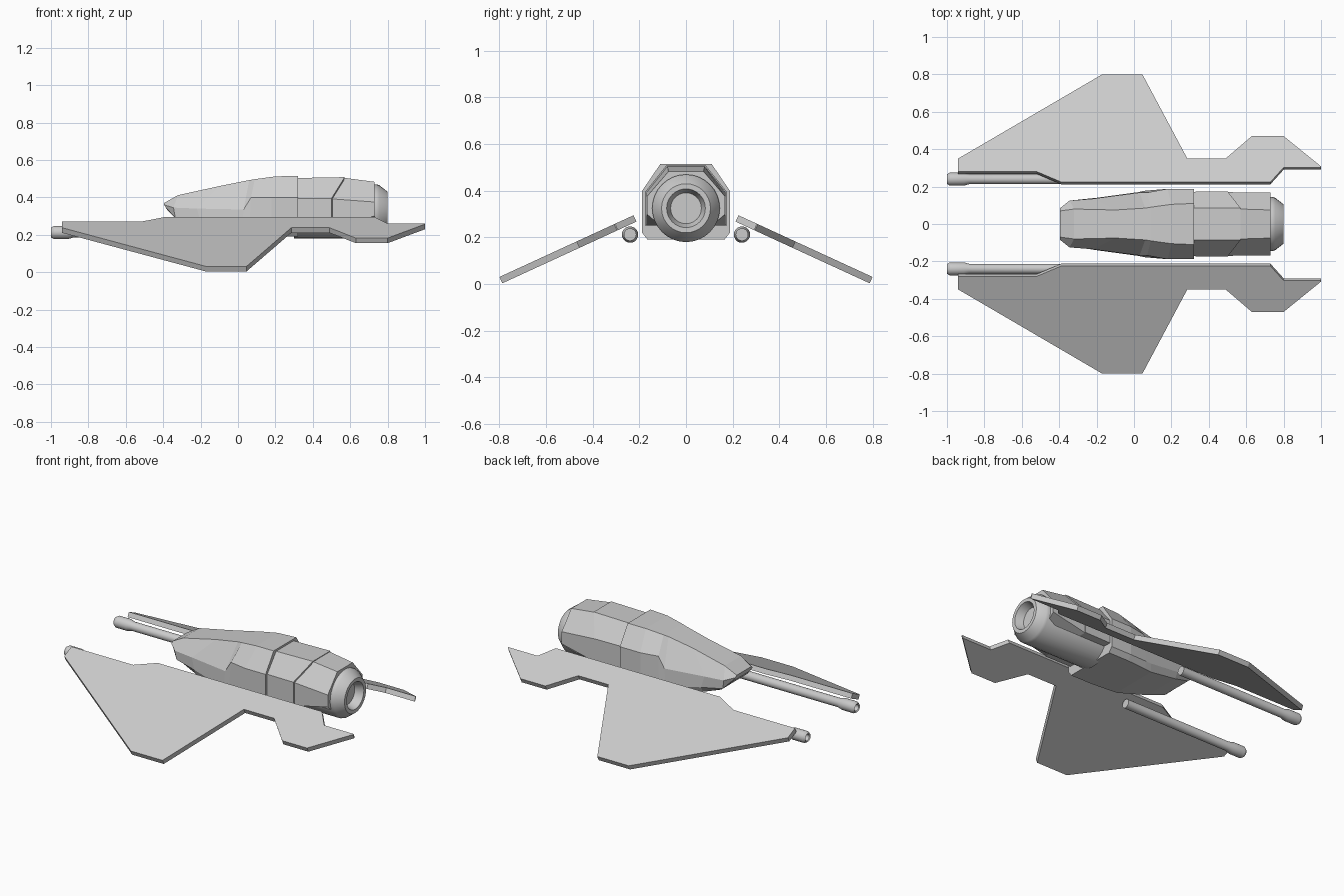
import bpy, bmesh, math
from mathutils import Vector

if "Cube" in bpy.data.objects:
    bpy.data.objects.remove(bpy.data.objects["Cube"])


def finish(name, bm, smooth=False):
    bmesh.ops.recalc_face_normals(bm, faces=bm.faces)
    mesh = bpy.data.meshes.new(name)
    bm.to_mesh(mesh)
    bm.free()
    obj = bpy.data.objects.new(name, mesh)
    bpy.context.collection.objects.link(obj)
    if smooth:
        bpy.ops.object.select_all(action='DESELECT')
        obj.select_set(True)
        bpy.context.view_layer.objects.active = obj
        bpy.ops.object.shade_smooth_by_angle(angle=math.radians(25))
    return obj


def loft(name, half_rings):
    """Skin a row of half sections (top to bottom), mirrored across y."""
    bm = bmesh.new()
    rings = []
    for half in half_rings:
        pts = half + [(x, -y, z) for x, y, z in reversed(half)]
        rings.append([bm.verts.new(p) for p in pts])
    n = len(rings[0])
    for a, b in zip(rings, rings[1:]):
        for i in range(n):
            j = (i + 1) % n
            bm.faces.new((a[i], a[j], b[j], b[i]))
    bm.faces.new(rings[0])
    bm.faces.new(rings[-1])
    return finish(name, bm)


def lathe(name, profile, y, z, segments):
    """Spin (x, radius) points around an axis along x."""
    bm = bmesh.new()
    verts = [bm.verts.new((x, y + r, z)) for x, r in profile]
    edges = [bm.edges.new(e) for e in zip(verts, verts[1:])]
    bmesh.ops.spin(bm, geom=verts + edges, cent=(0, y, z), axis=(1, 0, 0),
                   angle=math.tau, steps=segments, use_merge=True)
    bmesh.ops.remove_doubles(bm, verts=bm.verts, dist=1e-5)
    return finish(name, bm, True)


# Front hull with canopy line
hull = [
    [(-.395, .07, .37), (-.395, .085, .36), (-.385, .085, .345), (-.38, .07, .335)],
    [(-.32, .08, .412), (-.345, .125, .345), (-.335, .12, .29), (-.31, .10, .27)],
    [(-.10, .075, .46), (-.22, .135, .34), (-.20, .14, .27), (-.20, .12, .235)],
    [(.06, .085, .492), (.03, .168, .335), (.02, .17, .23), (0, .15, .19)],
    [(.09, .09, .497), (.07, .168, .40), (.06, .178, .225), (.05, .155, .19)],
    [(.20, .105, .512), (.18, .188, .40), (.18, .188, .22), (.18, .165, .19)],
    [(.32, .11, .515), (.32, .188, .40), (.32, .188, .22), (.32, .165, .19)],
]
loft("front_hull", hull)

# Rear armour over the engine, in two sections with a slanted seam
loft("rear_shell", [
    [(.30, .085, .503), (.30, .172, .395), (.30, .172, .25), (.30, .11, .25)],
    [(.57, .085, .508), (.50, .175, .395), (.50, .175, .25), (.50, .11, .25)],
])
loft("engine_cowl", [
    [(.57, .08, .504), (.50, .17, .392), (.50, .17, .25), (.50, .11, .25)],
    [(.73, .075, .483), (.73, .168, .375), (.73, .168, .30), (.73, .11, .25)],
])

# Engine drum and nozzle
lathe("engine", [(.30, 0), (.30, .145), (.74, .145), (.755, .14), (.80, .105),
                 (.80, .083), (.75, .066), (.75, 0)], 0, .325, 32)

# Slanted wings: top outline in plan, then thickness along the slope normal
outline = [(-.94, .35), (-.94, .28), (-.52, .28), (-.39, .225), (.73, .225),
           (.80, .303), (1, .303), (1, .308), (.80, .47), (.63, .47),
           (.49, .35), (.285, .35), (.045, .80), (-.17, .80)]
slope = .46
for side, label in ((1, "left"), (-1, "right")):
    bm = bmesh.new()
    normal = Vector((0, side * slope, 1)).normalized()
    top = bm.faces.new([bm.verts.new((x, side * y, .295 - slope * (y - .225)))
                        for x, y in outline])
    ext = bmesh.ops.extrude_face_region(bm, geom=[top], use_keep_orig=True)
    bmesh.ops.translate(bm, vec=-.03 * normal,
                        verts=[v for v in ext["geom"] if isinstance(v, bmesh.types.BMVert)])
    finish(label + "_wing", bm)

    # Gun barrel with a thicker hollow muzzle
    lathe(label + "_gun", [(-.97, 0), (-.97, .017), (-.995, .02), (-1, .026), (-.985, .035),
                           (-.91, .035), (-.88, .027), (-.14, .027), (-.14, 0)],
          side * .24, .212, 20)
